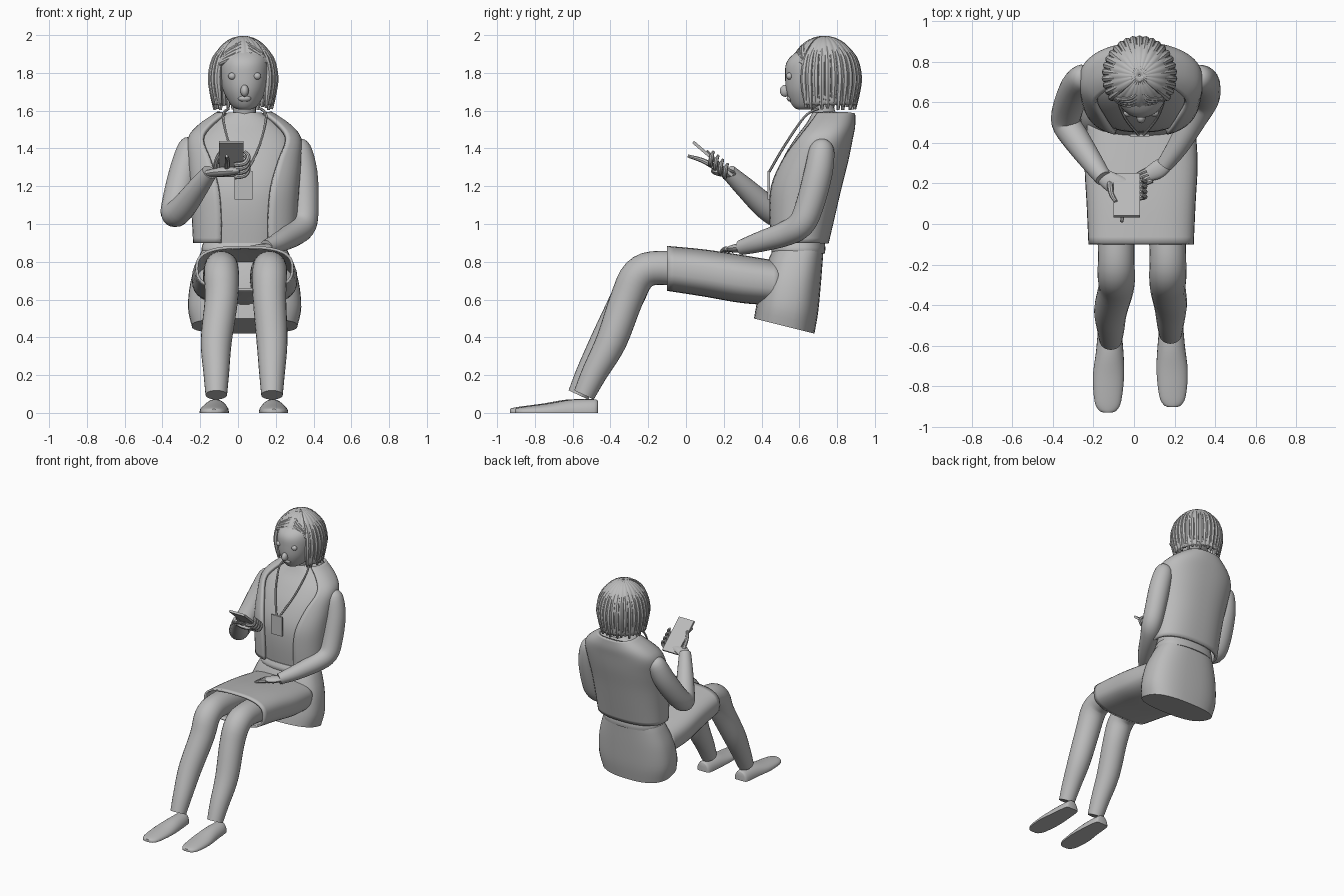
import bpy, bmesh, math
from mathutils import Vector, Matrix

if "Cube" in bpy.data.objects:
    bpy.data.objects.remove(bpy.data.objects["Cube"])

CX = 0.035  # body centre line
grey = bpy.data.materials.new("plain_grey")
grey.diffuse_color = (0.5, 0.5, 0.5, 1)
grey.use_nodes = True
grey.node_tree.nodes["Principled BSDF"].inputs["Base Color"].default_value = grey.diffuse_color


def finish(name, bm, solid=0.0, angle=40):
    bmesh.ops.recalc_face_normals(bm, faces=bm.faces)
    me = bpy.data.meshes.new(name)
    bm.to_mesh(me)
    bm.free()
    me.materials.append(grey)
    ob = bpy.data.objects.new(name, me)
    bpy.context.collection.objects.link(ob)
    if solid:
        m = ob.modifiers.new("thickness", "SOLIDIFY")
        m.thickness, m.offset = solid, 0
    bpy.ops.object.select_all(action="DESELECT")
    ob.select_set(True)
    bpy.context.view_layer.objects.active = ob
    bpy.ops.object.shade_smooth_by_angle(angle=math.radians(angle))
    return ob


def skin(name, rings, closed=True, caps=True, solid=0.0):
    """Skin a list of equal-length point rings."""
    bm = bmesh.new()
    rows = [[bm.verts.new(p) for p in r] for r in rings]
    n = len(rows[0])
    for a, b in zip(rows, rows[1:]):
        for i in range(n if closed else n - 1):
            j = (i + 1) % n
            bm.faces.new((a[i], a[j], b[j], b[i]))
    if caps:
        bm.faces.new(rows[0])
        bm.faces.new(rows[-1])
    return finish(name, bm, solid)


def refine(rows, k=4):
    """Catmull-Rom resampling of tuples."""
    out = []
    for i in range(len(rows) - 1):
        p0, p1 = rows[max(i - 1, 0)], rows[i]
        p2, p3 = rows[i + 1], rows[min(i + 2, len(rows) - 1)]
        for s in range(k):
            t = s / k
            out.append(tuple(0.5 * (2 * b + (c - a) * t + (2 * a - 5 * b + 4 * c - d) * t * t
                       + (3 * b - a - 3 * c + d) * t ** 3) for a, b, c, d in zip(p0, p1, p2, p3)))
    return out + [rows[-1]]


def power(v, n):
    return math.copysign(abs(v) ** (2 / n), v)


def body(name, rows, n=2.4, seg=40, opening=False, **kw):
    """Horizontal loft; row = z, front y, back y, half width, slope or opening."""
    rings = []
    for z, yf, yb, hw, e in refine(rows):
        cy, ry = (yf + yb) / 2, (yb - yf) / 2
        a0 = math.asin(min(1, (e / hw) ** (n / 2))) if opening else 0
        ring = []
        for i in range(seg):
            a = a0 + (2 * math.pi - 2 * a0) * i / (seg - 1 if opening else seg)
            y = cy - ry * power(math.cos(a), n)
            ring.append((CX + hw * power(math.sin(a), n), y, z - (0 if opening else e * (y - cy))))
        rings.append(ring)
    return skin(name, rings, closed=not opening, caps=not opening, **kw)


def tube(name, rows, seg=16, flat=1.0, k=4, up=(0, 0, 1)):
    """Round limb; row = x, y, z, radius."""
    pts = refine(rows, k)
    rings = []
    for i, p in enumerate(pts):
        c = Vector(p[:3])
        d = (Vector(pts[min(i + 1, len(pts) - 1)][:3]) - Vector(pts[max(i - 1, 0)][:3])).normalized()
        u = d.cross(Vector(up)).normalized()
        v = u.cross(d)
        angs = [2 * math.pi * j / seg for j in range(seg)]
        rings.append([c + p[3] * (u * math.cos(a) + v * flat * math.sin(a)) for a in angs])
    return skin(name, rings)


def box(name, loc, size, tilt=0.0):
    bm = bmesh.new()
    m = Matrix.Translation(loc) @ Matrix.Rotation(tilt, 4, "X") @ Matrix.Diagonal((*size, 1))
    bmesh.ops.create_cube(bm, size=1, matrix=m)
    return finish(name, bm)


def ball(name, loc, size):
    bm = bmesh.new()
    m = Matrix.Translation(loc) @ Matrix.Diagonal((*size, 1))
    bmesh.ops.create_uvsphere(bm, u_segments=16, v_segments=10, radius=1, matrix=m)
    return finish(name, bm, angle=60)


# Torso: shirt, open vest, waistband
body("shirt", [(0.86, .475, .725, .205, 0), (1.05, .455, .76, .235, 0), (1.2, .46, .80, .25, 0),
               (1.34, .51, .835, .265, 0), (1.45, .575, .86, .255, 0), (1.53, .635, .87, .19, 0),
               (1.59, .67, .85, .09, 0)])
body("vest", [(0.90, .45, .745, .262, .125), (1.05, .44, .78, .27, .125), (1.2, .445, .815, .28, .14),
              (1.34, .495, .85, .29, .18), (1.45, .56, .872, .29, .22), (1.52, .62, .885, .235, .18),
              (1.585, .68, .885, .14, .10)], opening=True, solid=0.022)
body("waistband", [(0.845, .455, .735, .225, 0), (0.87, .452, .738, .228, 0), (0.90, .465, .735, .22, 0)])

# Skirt: hip block and open lap tube
body("skirt_hips", [(0.88, .47, .73, .215, 0), (0.82, .44, .725, .245, 0), (0.70, .40, .715, .285, .05),
                    (0.56, .375, .70, .30, .15), (0.46, .36, .68, .28, .25)], n=2.6)
lap = []
for y, zc, hw, hz in refine([(-.1, .765, .253, .112), (.1, .74, .262, .118),
                             (.3, .708, .272, .12), (.5, .685, .26, .11)]):
    lap.append([(CX + hw * power(math.cos(a), 2.8), y, zc + hz * power(math.sin(a), 2.8))
                for a in (2 * math.pi * i / 40 for i in range(40))])
skin("skirt_lap", lap, caps=False, solid=0.014)

# Legs and shoes
for side, hx, kx, ax, dy in (("right", -.09, -.088, -.115, -.015), ("left", .16, .167, .18, .015)):
    tube(side + "_leg", [(hx, .45, .68, .095), (hx, .1, .74, .095), (kx, -.14, .768, .09),
                         (kx, -.25, .73, .092), (kx, -.315, .60, .088), (ax, -.41 + dy, .38, .082),
                         (ax, -.50 + dy, .21, .068), (ax, -.555 + dy, .095, .057)], seg=24, up=(1, 0, 0))
    shoe = []
    for y, hw, h, shift in refine([(-.48, .035, .055, 0), (-.5, .055, .064, 0), (-.62, .068, .062, 0),
                                   (-.74, .077, .042, -.2), (-.86, .066, .026, -.3), (-.905, .045, .018, -.3),
                                   (-.918, .02, .012, -.3)]):
        x = ax + (.004 if ax > 0 else -.005) + shift * .03 * (1 if ax < 0 else -.7)
        top = [(x + hw * math.cos(math.pi * i / 12), y + dy * .9, .008 + h * math.sin(math.pi * i / 12))
               for i in range(13)]
        shoe.append(top + [(top[-1][0], top[-1][1], 0), (top[0][0], top[0][1], 0)])
    skin(side + "_shoe", shoe)

# Arms
tube("right_arm", [(-.235, .735, 1.445, .03), (-.25, .725, 1.41, .065), (-.285, .675, 1.28, .078),
                   (-.325, .575, 1.12, .076), (-.335, .50, 1.055, .072), (-.29, .425, 1.09, .068),
                   (-.21, .31, 1.195, .055), (-.15, .225, 1.275, .042)], seg=20, up=(1, 0.2, 0))
tube("left_arm", [(.305, .725, 1.435, .03), (.32, .72, 1.40, .065), (.345, .70, 1.27, .076),
                  (.352, .655, 1.10, .075), (.345, .61, 1.0, .072), (.30, .53, .95, .066),
                  (.22, .39, .905, .054), (.15, .29, .875, .04)], seg=20, up=(1, 0.2, 0))

# Left hand resting on the lap
tube("left_palm", [(.17, .31, .88, .035), (.12, .27, .872, .045), (.07, .245, .868, .035)], flat=.5)
for i in range(4):
    y = .275 - i * .02
    tube("left_finger", [(.09, y, .87, .012), (.05, y - .015, .865, .012), (.015, y - .03, .853, .007)], seg=8)

# Right hand holding a phone
box("phone", (-.035, .142, 1.345), (.13, .275, .016), -math.atan2(.18, .21))
tube("right_palm", [(-.16, .24, 1.265, .038), (-.10, .20, 1.275, .05), (-.04, .175, 1.28, .045),
                    (.01, .165, 1.285, .025)], flat=.5)
for i in range(4):
    y = .205 - i * .025
    z = 1.345 + (.145 - y) * .857
    tube("right_finger", [(-.02, y, z - .045, .013), (.035, y, z - .035, .013), (.055, y + .005, z, .012),
                          (.035, y + .015, z + .025, .008)], seg=8, up=(0, 1, 0))
tube("right_index", [(-.06, .17, 1.29, .015), (-.055, .09, 1.335, .013), (-.06, .01, 1.36, .008)], seg=8)
tube("right_thumb", [(-.12, .21, 1.275, .016), (-.112, .15, 1.34, .013), (-.09, .11, 1.385, .009)], seg=8)

# Lanyard and badge
for s in (-1, 1):
    tube("lanyard_strap", [(CX + s * .085, .70, 1.61, .007), (CX + s * .115, .63, 1.57, .007),
                           (CX + s * .08, .525, 1.42, .007), (CX + s * .012, .44, 1.275, .007)], seg=6)
box("badge", (.028, .438, 1.205), (.095, .012, .15))

# Head, neck and face
tube("neck", [(CX, .76, 1.50, .075), (CX, .73, 1.58, .062), (CX, .71, 1.68, .062)], up=(0, 1, 0))
body("head", [(1.605, .60, .66, .02, 0), (1.615, .575, .72, .055, 0), (1.65, .55, .78, .085, 0),
              (1.71, .53, .83, .115, 0), (1.78, .525, .85, .13, 0), (1.85, .53, .86, .132, 0),
              (1.90, .57, .85, .12, 0), (1.95, .65, .80, .07, 0)], n=2.1)
ball("nose", (CX, .525, 1.705), (.022, .028, .032))
ball("mouth", (CX, .553, 1.665), (.035, .02, .018))
for s in (-1, 1):
    ball("eye", (CX + s * .066, .548, 1.783), (.021, .018, .019))


# Bobbed hair: shell with a face opening, plus hanging locks
def hair_point(a, phi, drop, grow=1.0):
    r = grow * math.sin(phi) * (1 - .10 * drop / .17)
    return (CX - .008 + .17 * r * math.sin(a), .732 - .182 * r * math.cos(a),
            1.78 + .21 * grow * math.cos(phi) - drop)


columns = 144
shell = []
for t in range(17):
    ring = []
    for i in range(columns):
        a = 2 * math.pi * i / columns
        off = min(a, 2 * math.pi - a)
        if off < math.radians(52):
            phi, drop = math.radians(58 + 10 * off) * max(t, .2) / 16, 0
        else:
            phi = math.pi / 2 * min(1, max(t, .2) / 10)
            drop = max(0, t - 10) / 6 * .15
        ring.append(hair_point(a, phi, drop, 1 + .012 * math.cos(24 * a) * math.sin(phi)))
    shell.append(ring)
skin("hair_shell", shell, caps=False, solid=0.012)
bm = bmesh.new()
for i in range(25):
    a = math.radians(54 + 252 * i / 24)
    end = .165 + .012 * math.sin(i * 2.3)
    path = [(math.radians(35), 0, .008), (math.radians(62), 0, .017), (math.pi / 2, 0, .02),
            (math.pi / 2, end * .5, .019), (math.pi / 2, end, .008)]
    tube("hair_lock", [(*hair_point(a, p, d, .985), r) for p, d, r in path], seg=8, k=3,
         up=(math.cos(a), math.sin(a), 0.01))
bm.free()
# Fringe strands swept from the parting to each side
for s in (-1, 1):
    for j in range(4):
        path = [(.10 + s * .03, 20 + j * 9, .006), (s * .35, 38 + j * 7, .014),
                (s * .75, 56 + j * 4, .015), (s * (1.0 + .05 * j), 76, .007)]
        tube("fringe", [(*hair_point(a, math.radians(p), 0, .99), r) for a, p, r in path], seg=8, k=3)
